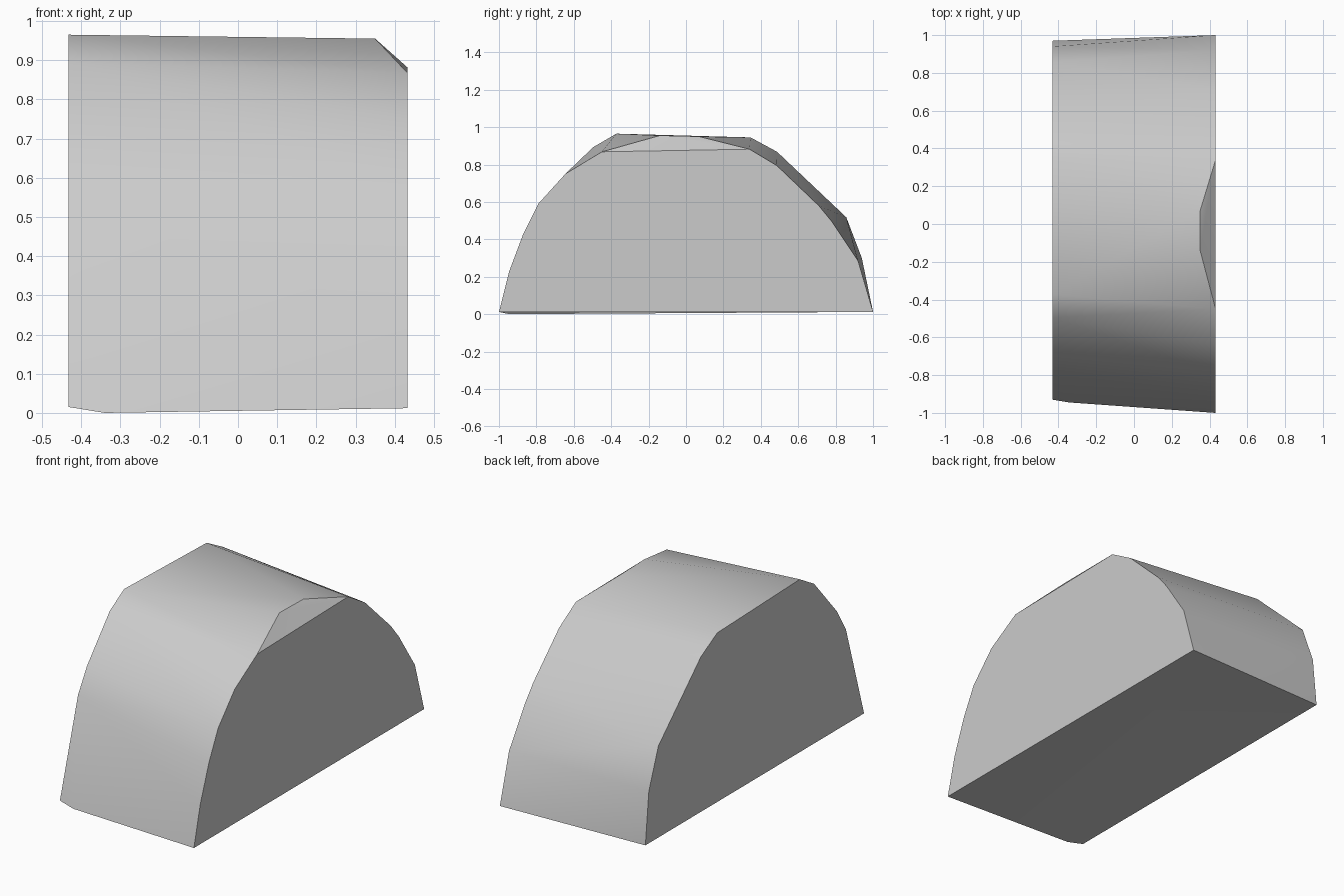
import bpy
import bmesh
from math import radians

cube = bpy.data.objects.get("Cube")
if cube:
    bpy.data.objects.remove(cube, do_unlink=True)

grey = bpy.data.materials.new("plain_grey")
grey.use_nodes = True
colour = (0.6, 0.6, 0.6, 1)
grey.diffuse_color = colour
grey.node_tree.nodes["Principled BSDF"].inputs["Base Color"].default_value = colour

# Arched end profiles as (y, z)
left_profile = [(-1, .012), (-.945, .23), (-.87, .43), (-.79, .59), (-.645, .75),
                (-.45, .868), (.34, .882), (.485, .795), (.71, .58), (.78, .495),
                (.92, .285), (1, .012)]
right_profile = [(-.93, .015), (-.773, .535), (-.695, .665), (-.496, .893),
                 (-.372, .965), (.345, .945), (.487, .868), (.857, .518),
                 (.94, .3), (.97, .015)]

points = [(.432, y, z) for y, z in left_profile]
points += [(-.432, y, z) for y, z in right_profile]
# Inner edge of the chipped top corner, and the lowest front point
points += [(.35, -.14, .955), (.35, .07, .95), (-.34, -.945, 0)]

# Solid half-round block wrapped around the points
bm = bmesh.new()
for p in points:
    bm.verts.new(p)
hull = bmesh.ops.convex_hull(bm, input=bm.verts[:])
loose = [g for g in hull["geom_interior"] if isinstance(g, bmesh.types.BMVert)]
bmesh.ops.delete(bm, geom=loose, context="VERTS")
bmesh.ops.dissolve_limit(bm, angle_limit=radians(0.5), verts=bm.verts[:], edges=bm.edges[:])
bmesh.ops.recalc_face_normals(bm, faces=bm.faces[:])

mesh = bpy.data.meshes.new("half_round_block")
bm.to_mesh(mesh)
bm.free()
mesh.materials.append(grey)
block = bpy.data.objects.new("half_round_block", mesh)
bpy.context.collection.objects.link(block)

# Smooth arch with crisp end faces
bpy.ops.object.select_all(action="DESELECT")
block.select_set(True)
bpy.context.view_layer.objects.active = block
bpy.ops.object.shade_smooth_by_angle(angle=radians(30))
